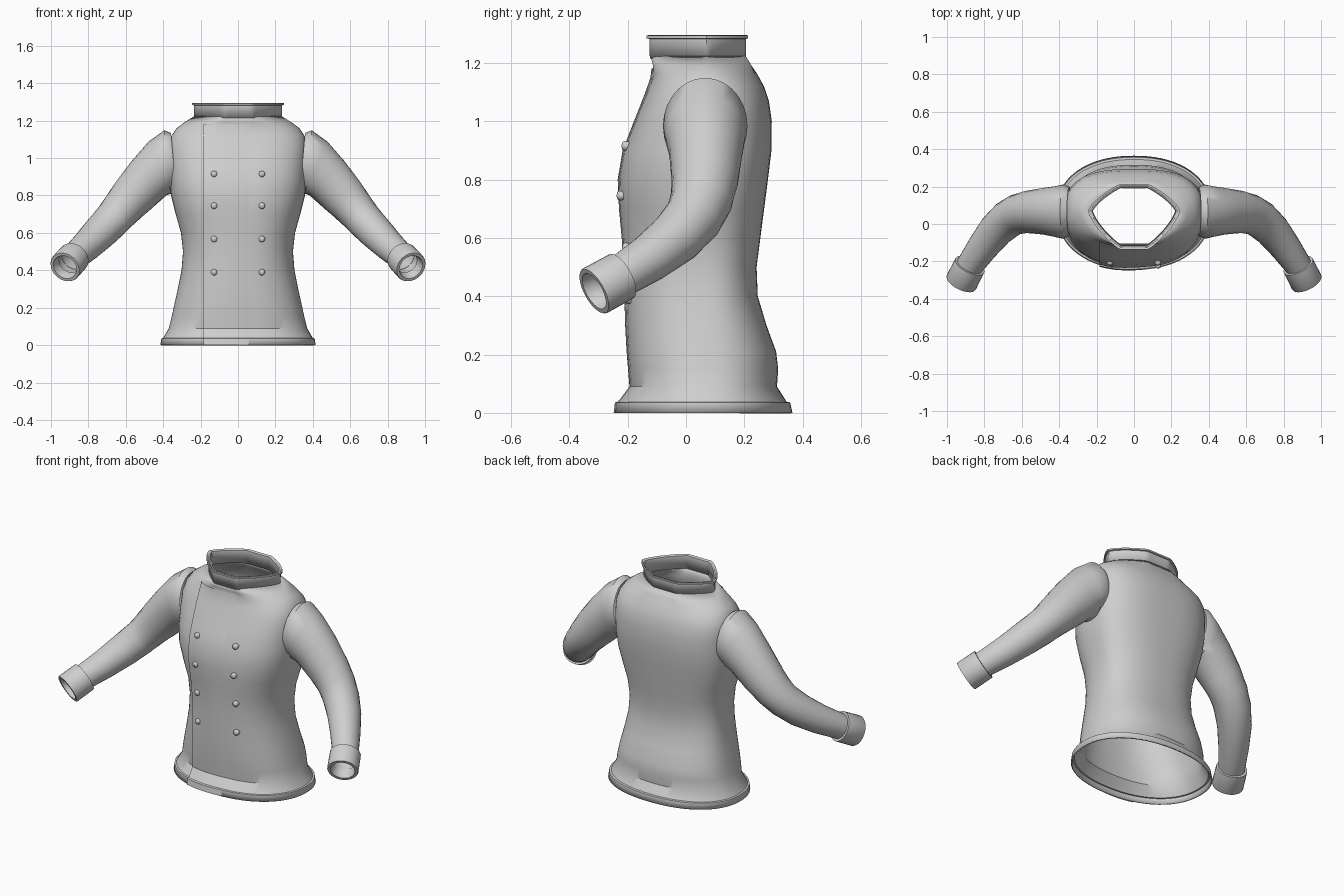
import bpy, bmesh, math
from mathutils import Vector
from mathutils.bvhtree import BVHTree

if "Cube" in bpy.data.objects:
    bpy.data.objects.remove(bpy.data.objects["Cube"])

cloth = bpy.data.materials.new("light_grey_cloth")
cloth.diffuse_color = (0.62, 0.62, 0.62, 1)
cloth.use_nodes = True
cloth.node_tree.nodes["Principled BSDF"].inputs["Base Color"].default_value = cloth.diffuse_color


def finish(name, bm, angle=35, thick=0, mirror=False):
    """Turn a bmesh into a smooth-shaded object with optional modifiers."""
    bmesh.ops.recalc_face_normals(bm, faces=bm.faces)
    me = bpy.data.meshes.new(name)
    bm.to_mesh(me)
    bm.free()
    me.materials.append(cloth)
    ob = bpy.data.objects.new(name, me)
    bpy.context.collection.objects.link(ob)
    bpy.ops.object.select_all(action='DESELECT')
    ob.select_set(True)
    bpy.context.view_layer.objects.active = ob
    bpy.ops.object.shade_smooth_by_angle(angle=math.radians(angle))
    if thick:
        s = ob.modifiers.new("thickness", 'SOLIDIFY')
        s.thickness, s.offset = thick, -1
    if mirror:
        ob.modifiers.new("mirror", 'MIRROR')
    return ob


def loft(rings, closed=True):
    """Skin a list of point rings with quads."""
    bm = bmesh.new()
    vs = [[bm.verts.new(p) for p in r] for r in rings]
    n = len(rings[0])
    for a, b in zip(vs, vs[1:]):
        for i in range(n if closed else n - 1):
            j = (i + 1) % n
            bm.faces.new((a[i], a[j], b[j], b[i]))
    return bm


def outline(z, w, yf, yb, n, k=1.0, m=72):
    """Rounded plan section; k > 1 flattens the front and back."""
    yc = 0.07
    pts = []
    for i in range(m):
        a = 2 * math.pi * i / m
        c, s = math.cos(a), math.sin(a)
        r = (abs(c) ** n + abs(s) ** n) ** (-1 / n)
        v = max(-1, min(1, s * r * k))
        pts.append((w * c * r, yc + v * ((yb - yc) if v > 0 else (yc - yf)), z))
    return pts


# Torso: height, half width, front y, back y, squareness, flattening
torso = [
    (0.00, .415, -.245, .365, 2.2), (0.036, .410, -.240, .357, 2.2),
    (0.038, .400, -.230, .345, 2.2), (0.09, .370, -.190, .312, 2.3),
    (0.15, .355, -.195, .316, 2.4), (0.21, .342, -.200, .309, 2.4),
    (0.30, .322, -.205, .276, 2.4), (0.40, .302, -.208, .246, 2.4),
    (0.50, .294, -.211, .242, 2.4), (0.60, .305, -.217, .255, 2.4),
    (0.70, .333, -.226, .268, 2.5), (0.80, .358, -.230, .281, 2.6),
    (0.90, .366, -.213, .293, 2.7), (1.00, .369, -.174, .294, 2.7),
    (1.07, .367, -.146, .284, 2.7), (1.12, .355, -.127, .267, 2.5),
    (1.16, .328, -.115, .245, 2.2), (1.19, .288, -.113, .225, 1.8, 1.1),
    (1.225, .232, -.122, .204, 1.35, 1.2)]
bm = loft([outline(*r) for r in torso])
bm.normal_update()
tree = BVHTree.FromBMesh(bm)
finish("jacket_body", bm, thick=0.008)


def front_y(x, z):
    hit = tree.ray_cast(Vector((x, -2, z)), Vector((0, 1, 0)))[0]
    return hit.y if hit else 0.0


# Overlapping front panel, raised at its left edge and blending into the body
xs = [-0.184, -0.184, -0.15, -0.10, -0.05, 0.0, 0.05, 0.1]
lift = [-0.004, 0.009, 0.008, 0.007, 0.005, 0.003, 0.001, -0.004]
zs = [0.001, 0.036, 0.039, 0.09] + [0.15 + 0.05 * i for i in range(21)] + [1.18]
finish("front_panel", loft([[(x, front_y(x, z) - d, z) for x, d in zip(xs, lift)]
                            for z in zs], closed=False))

# Stand collar with a thin rolled lip
collar = [(1.215, .234, -.124, .205), (1.282, .236, -.126, .206),
          (1.284, .246, -.135, .213), (1.293, .246, -.135, .213),
          (1.295, .238, -.129, .207)]
finish("collar", loft([outline(*r, 1.35, 1.2) for r in collar]), thick=0.014)


def ring(centre, t, ru, rs, m=28):
    """Elliptical ring around a path direction t."""
    t = Vector(t).normalized()
    side = t.cross(Vector((0, 0, 1))).normalized()
    up = side.cross(t)
    return [Vector(centre) + up * (ru * math.cos(2 * math.pi * i / m))
            + side * (rs * math.sin(2 * math.pi * i / m)) for i in range(m)]


# Sleeves: centre, radius upwards, radius sideways
path = [((.345, .068, .985), .150, .132), ((.380, .066, .983), .166, .145),
        ((.415, .066, .950), .152, .137), ((.475, .068, .893), .131, .126),
        ((.565, .064, .795), .118, .114), ((.625, .052, .727), .106, .107),
        ((.675, .025, .668), .098, .102), ((.740, -.035, .600), .092, .094),
        ((.810, -.125, .530), .082, .083), ((.880, -.225, .467), .072, .072),
        ((.908, -.277, .437), .062, .062)]
rings = []
for i, (c, ru, rs) in enumerate(path):
    a, b = path[max(i - 1, 0)][0], path[min(i + 1, len(path) - 1)][0]
    t = Vector(b) - Vector(a)
    if i < 2:
        t = (1, 0, -0.09)
    elif i == 2:
        t = (1, 0, -0.45)
    rings.append(ring(c, t, ru, rs))
finish("sleeve", loft(rings), angle=50, mirror=True)

# Cuffs: a turned tube with a rolled-in opening
c0, c1 = Vector((.878, -.222, .468)), Vector((.925, -.315, .417))
t = c1 - c0
cuff = [(0, .070), (0, .086), (.95, .087), (1, .084), (1, .068), (.96, .065), (.5, .060)]
finish("cuff", loft([ring(c0 + t * f, t, r, r) for f, r in cuff]), mirror=True)

# Two columns of domed buttons
for k, z in enumerate((0.915, 0.745, 0.567, 0.39)):
    for sx, side in ((-1, "left"), (1, "right")):
        x = 0.128 * sx
        y = front_y(x, z)
        prof = [(.016, .006), (.017, -.010), (.014, -.016), (.007, -.019), (.0005, -.020)]
        rs = [[(x + r * math.cos(math.tau * i / 14), y + d, z + r * math.sin(math.tau * i / 14))
               for i in range(14)] for r, d in prof]
        finish(f"button_{side}_{k + 1}", loft(rs), angle=50)
